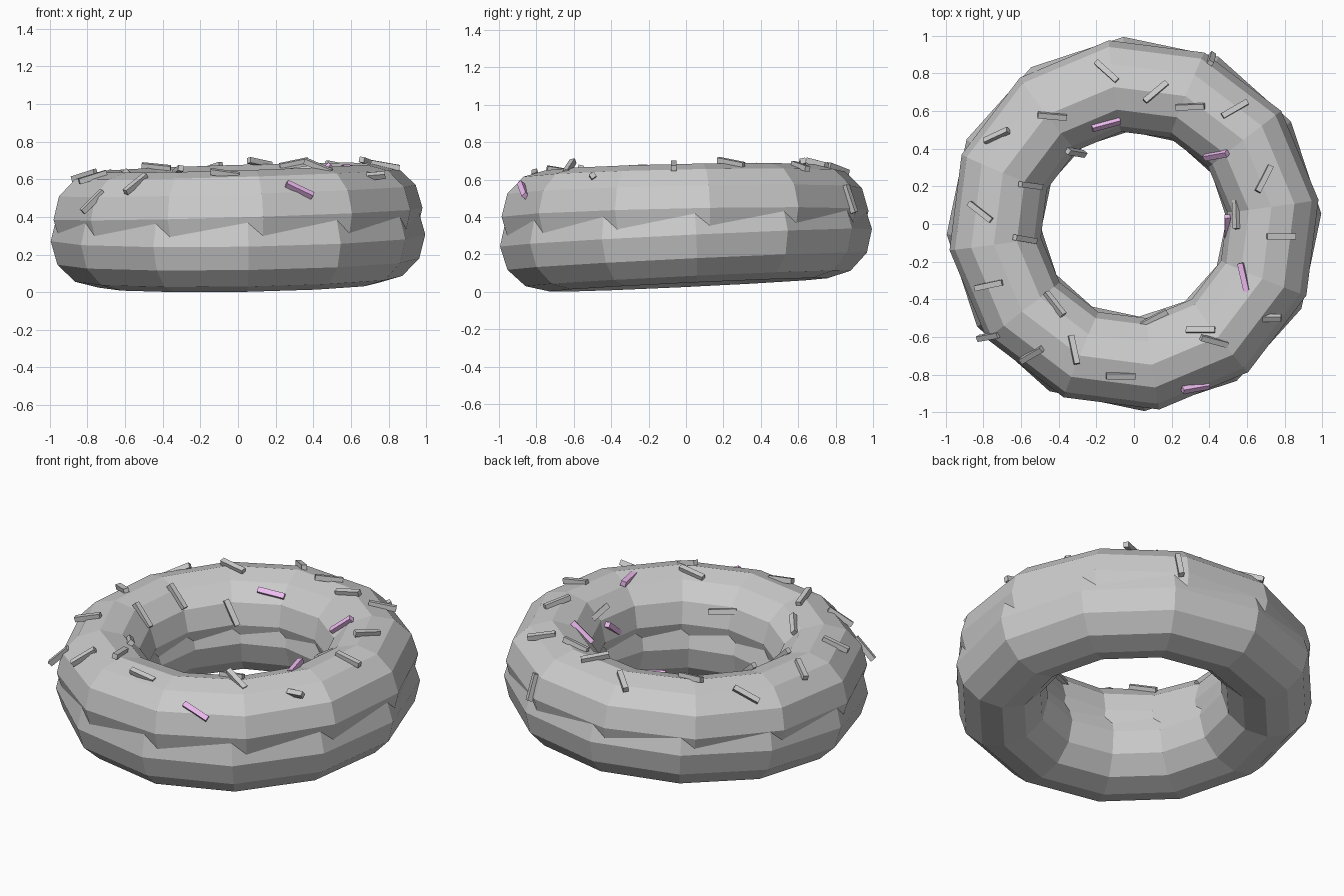
import bpy
from math import radians, cos, sin
from mathutils import Matrix, Vector
from mathutils.bvhtree import BVHTree

if "Cube" in bpy.data.objects:
    bpy.data.objects.remove(bpy.data.objects["Cube"])


def ring(name, minor, centre, tilt_x, tilt_y, phase):
    bpy.ops.mesh.primitive_torus_add(major_segments=12, minor_segments=12,
                                     major_radius=0.745, minor_radius=minor)
    ob = bpy.context.object
    ob.name = name
    ob.data.transform(Matrix.Translation(centre) @ Matrix.Rotation(tilt_x, 4, 'X')
                      @ Matrix.Rotation(tilt_y, 4, 'Y') @ Matrix.Rotation(radians(phase), 4, 'Z'))
    return ob


# Dough ring and the icing ring overlapping it, slightly turned and tilted
dough = ring("dough", 0.252, (0, 0, 0.289), 0.048, -0.015, 3.2)
icing = ring("icing", 0.245, (0, -0.005, 0.417), 0.02, -0.03, 7.8)
icing_tree = BVHTree.FromPolygons([v.co for v in icing.data.vertices],
                                  [p.vertices[:] for p in icing.data.polygons])

pink = bpy.data.materials.new("pink")
pink.diffuse_color = (0.85, 0.5, 0.87, 1)
pink.use_nodes = True
pink.node_tree.nodes["Principled BSDF"].inputs["Base Color"].default_value = pink.diffuse_color


def sprinkle(name, x, y, yaw, pitch=None, z=None, material=None):
    # Lie on the icing below the given point, following its slope unless pitched
    hit, normal, _, _ = icing_tree.ray_cast(Vector((x, y, 2)), Vector((0, 0, -1)))
    if hit is None:
        hit, normal, _, _ = icing_tree.find_nearest(Vector((x, y, z or 0.45)))
    if z is not None:
        hit = Vector((x, y, z))
    a = radians(yaw)
    flat = Vector((cos(a), sin(a), 0))
    if pitch is None:
        d = Vector((flat.x, flat.y, -normal.dot(flat) / max(normal.z, 0.3)))
    else:
        d = flat * cos(radians(pitch)) + Vector((0, 0, sin(radians(pitch))))
    d.normalize()
    side = normal.cross(d).normalized()
    up = d.cross(side)
    rot = Matrix((d, side, up)).transposed().to_4x4()
    bpy.ops.mesh.primitive_cube_add(size=1)
    ob = bpy.context.object
    ob.name = name
    ob.data.transform(Matrix.Translation(hit + normal * 0.009) @ rot
                      @ Matrix.Diagonal((0.155, 0.03, 0.03, 1)))
    if material:
        ob.data.materials.append(material)


# Plain sprinkles: x, y, yaw, optional pitch, optional height
plain = [
    (-0.145, 0.81, -42), (0.115, 0.70, 40), (0.30, 0.625, 2), (0.535, 0.61, 30, -10),
    (0.405, 0.87, 75), (-0.435, 0.575, -5), (-0.725, 0.465, 25),
    (-0.315, 0.385, -10, -55, 0.49), (-0.555, 0.205, -8), (-0.815, 0.065, -38),
    (-0.585, -0.08, -10), (-0.77, -0.325, 12), (-0.765, -0.595, 10, 45),
    (-0.54, -0.69, 30, 35), (-0.425, -0.43, -52), (-0.32, -0.67, -78),
    (-0.07, -0.805, 0, -8), (0.11, -0.51, 28, -5), (0.355, -0.565, 0, 8),
    (0.425, -0.62, -15, -22), (0.69, 0.24, 63), (0.55, 0.05, 92), (0.78, -0.065, 0, -10),
    (0.70, -0.495, 0, 5, 0.61),
]
for i, s in enumerate(plain):
    sprinkle(f"sprinkle_{i + 1}", *s)

# Pink sprinkles
for i, s in enumerate([(-0.15, 0.535, 15), (0.44, 0.37, 10), (0.585, -0.285, -77, -3),
                       (0.325, -0.865, 10, -25), (0.505, -0.02, 90, 40, 0.48)]):
    sprinkle(f"pink_sprinkle_{i + 1}", *s, material=pink)
